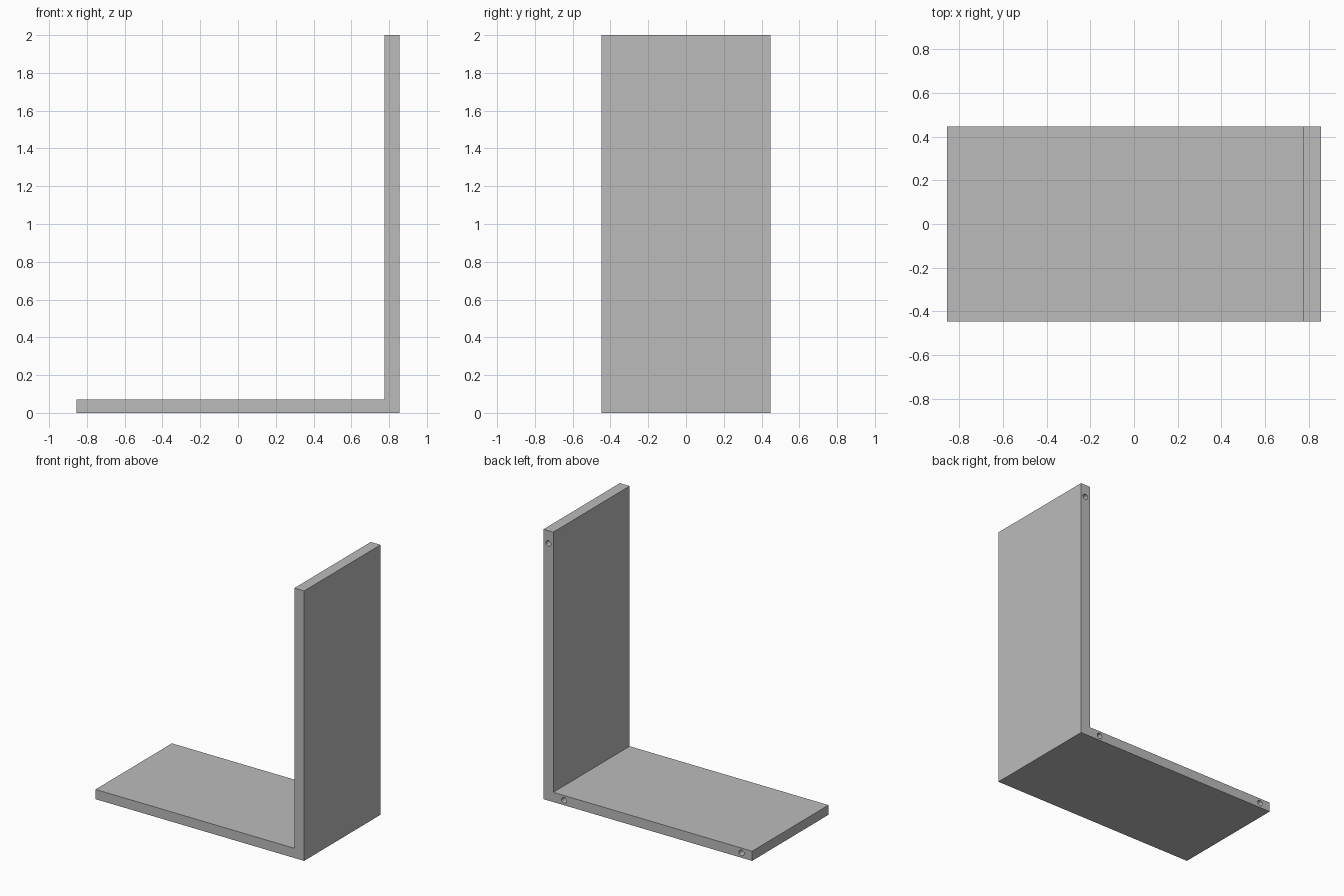
import bpy
import bmesh
from mathutils import Matrix, Vector

cube = bpy.data.objects.get("Cube")
if cube:
    bpy.data.objects.remove(cube, do_unlink=True)

HALF_X, HALF_Y, HEIGHT = 0.855, 0.447, 2.0
INNER_X, BASE_TOP = 0.775, 0.072
HOLE_RADIUS, HOLE_DEPTH = 0.021, 0.2

grey = bpy.data.materials.new("plain grey")
grey.use_nodes = True
colour = (0.5, 0.5, 0.5, 1)
grey.diffuse_color = colour
grey.node_tree.nodes["Principled BSDF"].inputs["Base Color"].default_value = colour


def add_object(name, bm):
    bmesh.ops.recalc_face_normals(bm, faces=bm.faces)
    mesh = bpy.data.meshes.new(name)
    bm.to_mesh(mesh)
    bm.free()
    mesh.materials.append(grey)
    obj = bpy.data.objects.new(name, mesh)
    bpy.context.collection.objects.link(obj)
    return obj


# L-shaped bracket: one profile extruded from front to back
profile = [(-HALF_X, 0), (HALF_X, 0), (HALF_X, HEIGHT),
           (INNER_X, HEIGHT), (INNER_X, BASE_TOP), (-HALF_X, BASE_TOP)]
bm = bmesh.new()
face = bm.faces.new([bm.verts.new((x, -HALF_Y, z)) for x, z in profile])
result = bmesh.ops.extrude_face_region(bm, geom=[face])
moved = [v for v in result["geom"] if isinstance(v, bmesh.types.BMVert)]
bmesh.ops.translate(bm, verts=moved, vec=Vector((0, 2 * HALF_Y, 0)))
bracket = add_object("l_bracket", bm)

# Blind peg holes in the back edge
bm = bmesh.new()
for x, z in [(0.815, 1.905), (0.687, 0.036), (-0.768, 0.036)]:
    bmesh.ops.create_cone(
        bm, cap_ends=True, segments=24, radius1=HOLE_RADIUS,
        radius2=HOLE_RADIUS, depth=2 * HOLE_DEPTH,
        matrix=Matrix.Translation((x, HALF_Y, z)) @ Matrix.Rotation(1.570796, 4, "X"))
cutter = add_object("hole_cutter", bm)
cutter.hide_render = True
cutter.hide_viewport = True

cut = bracket.modifiers.new("peg holes", "BOOLEAN")
cut.operation = "DIFFERENCE"
cut.solver = "EXACT"
cut.object = cutter

# Smooth hole walls, crisp panel edges
bpy.ops.object.select_all(action="DESELECT")
bracket.select_set(True)
bpy.context.view_layer.objects.active = bracket
bpy.ops.object.shade_smooth_by_angle()
